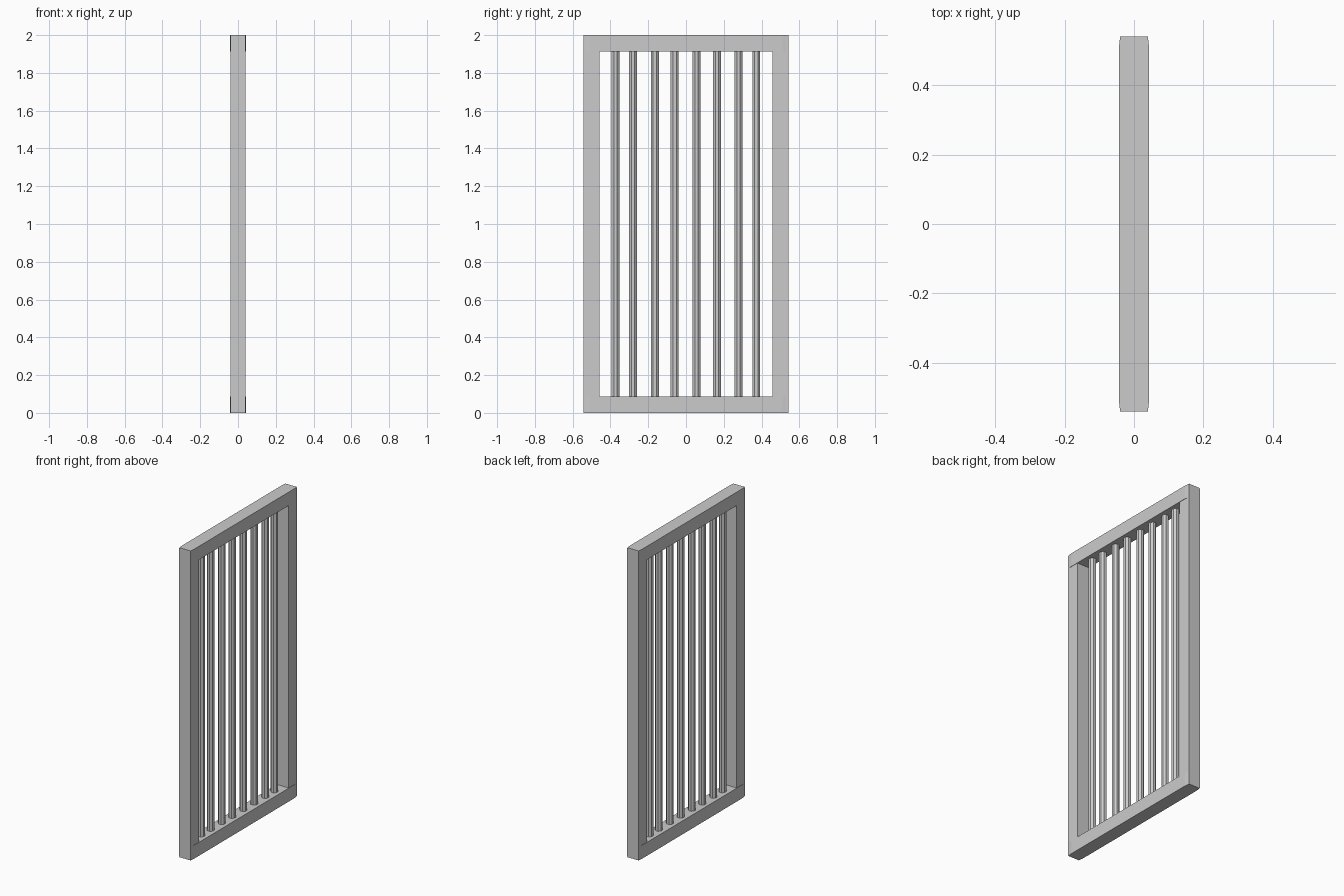
import bpy, bmesh, math

if "Cube" in bpy.data.objects:
    bpy.data.objects.remove(bpy.data.objects["Cube"])

def make_object(name, bm):
    bmesh.ops.recalc_face_normals(bm, faces=bm.faces)
    mesh = bpy.data.meshes.new(name)
    bm.to_mesh(mesh)
    bm.free()
    obj = bpy.data.objects.new(name, mesh)
    bpy.context.collection.objects.link(obj)
    return obj

def prism(name, outline, z0, z1):
    """Extrude an x-y outline from z0 to z1."""
    bm = bmesh.new()
    face = bm.faces.new([bm.verts.new((x, y, z0)) for x, y in outline])
    geom = bmesh.ops.extrude_face_region(bm, geom=[face])["geom"]
    top = [v for v in geom if isinstance(v, bmesh.types.BMVert)]
    bmesh.ops.translate(bm, verts=top, vec=(0, 0, z1 - z0))
    return make_object(name, bm)

HALF_Y, STILE, RAIL = 0.542, 0.084, 0.087

# Upright stiles on both sides
for label, s in (("left", -1), ("right", 1)):
    a, b = s * (HALF_Y - STILE), s * HALF_Y
    prism(label + "_stile", [(-.041, a), (.041, a), (.041, b), (-.041, b)], 0.004, 1.996)

# Top and bottom rails, slightly proud of the stiles with tapered ends
wide, narrow, shoulder = 0.0435, 0.040, 0.51
rail = [(-narrow, -HALF_Y), (narrow, -HALF_Y), (wide, -shoulder), (wide, shoulder),
        (narrow, HALF_Y), (-narrow, HALF_Y), (-wide, shoulder), (-wide, -shoulder)]
prism("bottom_rail", rail, 0.0, RAIL)
prism("top_rail", rail, 2.0 - RAIL, 2.0)

# Eight-sided vertical bars, unevenly spaced
for i, y in enumerate((-.373, -.28, -.165, -.06, .056, .164, .278, .372)):
    ring = [(0.0225 * math.cos((k + .5) * math.pi / 4),
             y + 0.0225 * math.sin((k + .5) * math.pi / 4)) for k in range(8)]
    prism(f"bar_{i + 1}", ring, RAIL - 0.01, 2.0 - RAIL + 0.01)
